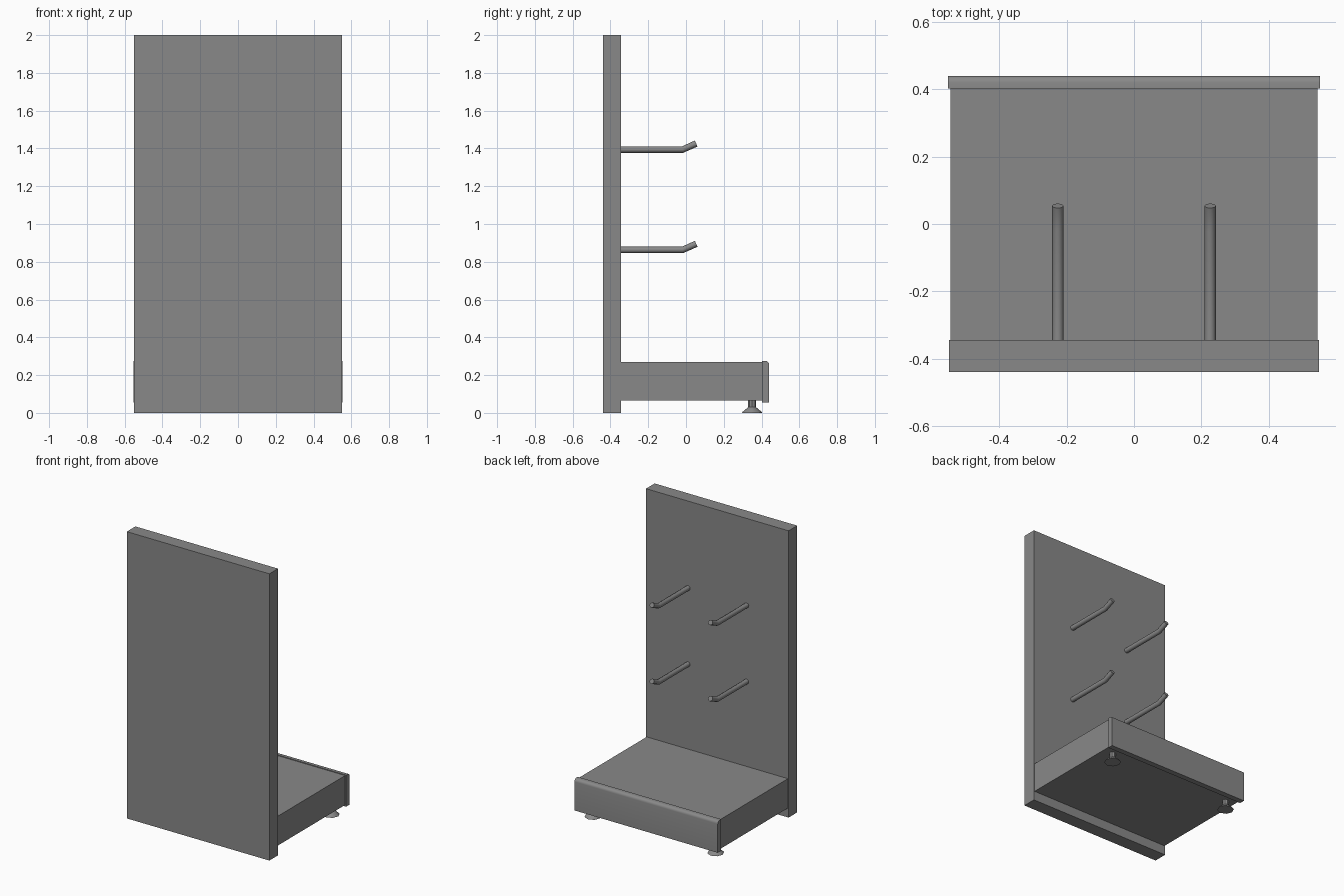
import bpy, bmesh, math
from mathutils import Vector, Matrix

cube = bpy.data.objects.get("Cube")
if cube:
    bpy.data.objects.remove(cube, do_unlink=True)

GREY = (0.25, 0.25, 0.25, 1)
grey = bpy.data.materials.new("mid grey")
grey.use_nodes = True
grey.diffuse_color = GREY
grey.node_tree.nodes["Principled BSDF"].inputs["Base Color"].default_value = GREY


def finish(name, bm, smooth=None):
    bmesh.ops.recalc_face_normals(bm, faces=bm.faces)
    mesh = bpy.data.meshes.new(name)
    bm.to_mesh(mesh)
    bm.free()
    mesh.materials.append(grey)
    obj = bpy.data.objects.new(name, mesh)
    bpy.context.collection.objects.link(obj)
    if smooth:
        bpy.ops.object.select_all(action="DESELECT")
        obj.select_set(True)
        bpy.context.view_layer.objects.active = obj
        bpy.ops.object.shade_smooth_by_angle(angle=math.radians(smooth))
    return obj


def box(name, low, high):
    low, high = Vector(low), Vector(high)
    bm = bmesh.new()
    bmesh.ops.create_cube(bm, size=1)
    bmesh.ops.scale(bm, vec=high - low, verts=bm.verts)
    bmesh.ops.translate(bm, vec=(low + high) / 2, verts=bm.verts)
    return finish(name, bm)


def loft(name, rings, smooth):
    """Skin matching rings of points and cap both ends."""
    bm = bmesh.new()
    loops = [[bm.verts.new(p) for p in ring] for ring in rings]
    n = len(loops[0])
    for a, b in zip(loops, loops[1:]):
        for i in range(n):
            j = (i + 1) % n
            bm.faces.new((a[i], a[j], b[j], b[i]))
    bm.faces.new(loops[0])
    bm.faces.new(loops[-1])
    return finish(name, bm, smooth)


# Upright panel and low shelf
box("back_panel", (-0.55, -0.44, 0), (0.55, -0.345, 2))
box("base_shelf", (-0.545, -0.345, 0.065), (0.545, 0.405, 0.27))

# Lip along the shelf edge, rounded along its top outer edge
profile = [(0.402, 0.055), (0.44, 0.055)]
for i in range(5):
    a = math.radians(90 * i / 4)
    profile.append((0.42 + 0.02 * math.cos(a), 0.255 + 0.02 * math.sin(a)))
profile.append((0.402, 0.275))
loft("shelf_lip", [[(x, y, z) for y, z in profile] for x in (-0.553, 0.553)], 40)


# Bent display hooks
def hook(name, x, z, radius=0.0172, sides=8):
    rings = []
    for y, rise, tilt in ((-0.346, 0, 0), (-0.018, 0, 12), (0.054, 0.032, 24)):
        turn = Matrix.Rotation(math.radians(tilt), 3, "X")
        centre = Vector((x, y, z + rise))
        ring = []
        for i in range(sides):
            a = math.tau * i / sides
            ring.append(centre + turn @ Vector((math.sin(a), 0, math.cos(a))) * radius)
        rings.append(ring)
    loft(name, rings, 50)


# Levelling feet with a flared pad
def foot(name, x, y=0.35, sides=8):
    rings = []
    for radius, z in ((0.054, 0), (0.05, 0.006), (0.021, 0.03), (0.021, 0.066)):
        rings.append([(x + radius * math.cos(math.tau * i / sides),
                       y + radius * math.sin(math.tau * i / sides), z)
                      for i in range(sides)])
    loft(name, rings, 30)


for side, sign in (("right", -1), ("left", 1)):
    hook(f"upper_hook_{side}", sign * 0.226, 1.394)
    hook(f"lower_hook_{side}", sign * 0.226, 0.863)
    foot(f"foot_{side}", sign * 0.474)
